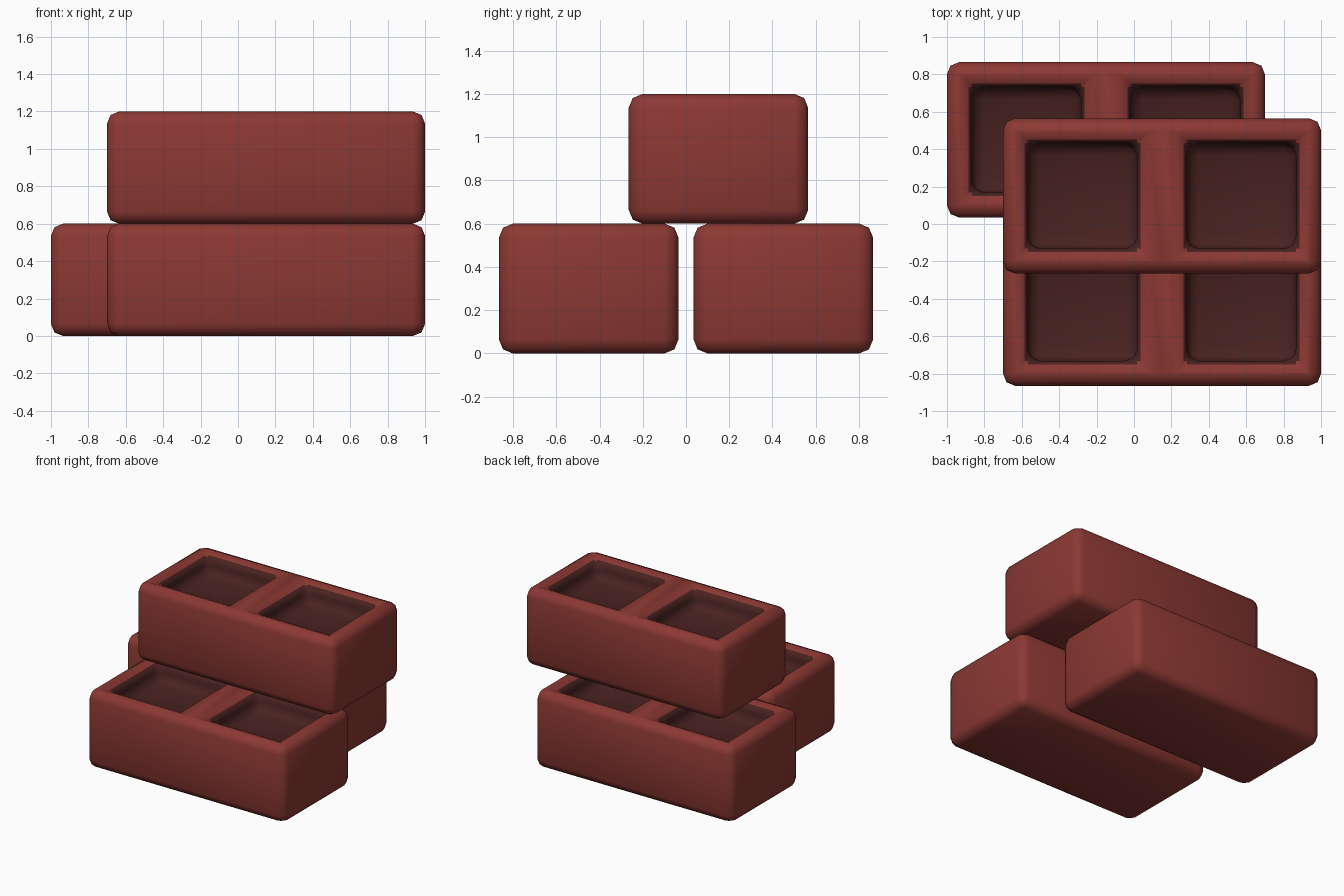
import bpy, bmesh
from mathutils import Matrix, Vector

if "Cube" in bpy.data.objects:
    bpy.data.objects.remove(bpy.data.objects["Cube"])

L, W, H = 1.70, 0.83, 0.60     # brick size
RIM, DEPTH, ROUND = 0.133, 0.15, 0.064


def material(name, color):
    m = bpy.data.materials.new(name)
    m.diffuse_color = color
    m.use_nodes = True
    m.node_tree.nodes["Principled BSDF"].inputs["Base Color"].default_value = m.diffuse_color
    return m


clay = material("red_clay", (0.26, 0.04, 0.033, 1))
dark_clay = material("dark_clay", (0.065, 0.016, 0.014, 1))


def brick(name, x, y, z):
    bm = bmesh.new()
    bmesh.ops.create_cube(bm, size=1, matrix=Matrix.Diagonal((L, W, H, 1)))
    # split the block in the middle, then sink a pocket in each half of the top
    bmesh.ops.bisect_plane(bm, geom=bm.verts[:] + bm.edges[:] + bm.faces[:],
                           plane_co=(0, 0, 0), plane_no=(1, 0, 0))
    bm.normal_update()
    tops = [f for f in bm.faces if f.normal.z > 0.9]
    bmesh.ops.inset_individual(bm, faces=tops, thickness=RIM, use_even_offset=True)
    walls = bmesh.ops.inset_individual(bm, faces=tops, thickness=0, depth=-DEPTH)["faces"]
    for f in set(tops) | set(walls):
        f.material_index = 1
    for f in bm.faces:
        f.smooth = True
    me = bpy.data.meshes.new(name)
    bm.to_mesh(me)
    bm.free()
    me.materials.append(clay)
    me.materials.append(dark_clay)
    ob = bpy.data.objects.new(name, me)
    bpy.context.collection.objects.link(ob)
    ob.location = Vector((x, y, z + H / 2))
    # soft worn edges, inside the pockets too
    bev = ob.modifiers.new("soft_edges", "BEVEL")
    bev.width = ROUND
    bev.segments = 2
    bev.limit_method = "ANGLE"
    bev.use_clamp_overlap = False
    return ob


# two bricks on the ground, one stacked across them
brick("front_brick", 0.15, -0.45, 0)
brick("back_brick", -0.15, 0.45, 0)
brick("top_brick", 0.15, 0.15, H)
